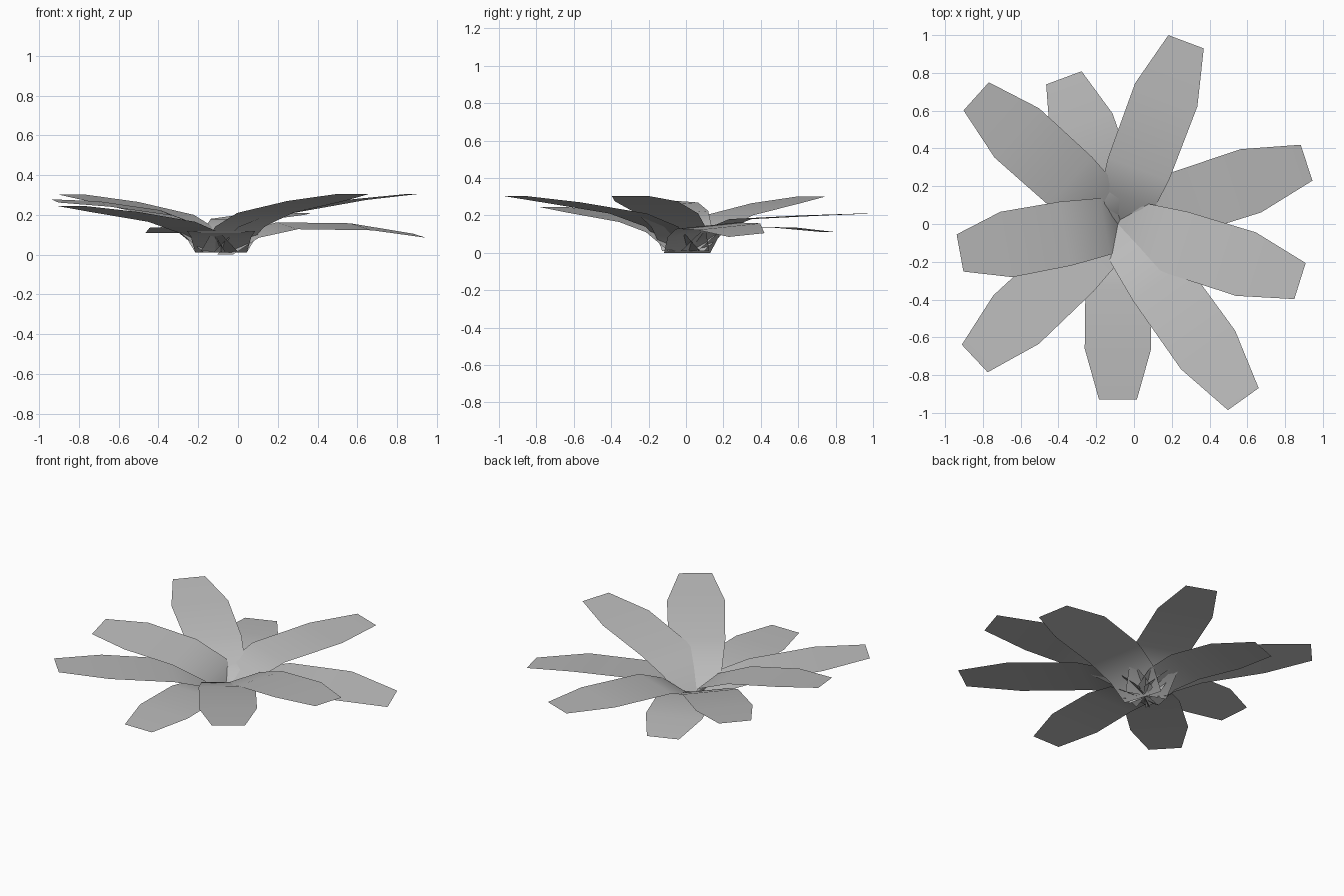
import bpy, bmesh
from math import radians
from mathutils import Vector, Matrix

cube = bpy.data.objects.get("Cube")
if cube:
    bpy.data.objects.remove(cube, do_unlink=True)

# Leaf colour
grey = bpy.data.materials.new("leaf_grey")
grey.use_nodes = True
colour = (0.5, 0.5, 0.5, 1)
grey.diffuse_color = colour
grey.node_tree.nodes["Principled BSDF"].inputs["Base Color"].default_value = colour

CENTRE = Vector((-0.085, 0, 0))
HALF_WIDTHS = (0.13, 0.152, 0.172, 0.176, 0.1)


def leaf(name, angle, reach, height, tilt=0.0):
    """Strip of quads along a bent rib; reach and height give each cross edge."""
    bm = bmesh.new()
    previous = None
    for i, (r, z, half) in enumerate(zip(reach, height, HALF_WIDTHS)):
        slope = tilt if i else 0
        edge = [bm.verts.new((r, s * half, z + s * half * slope)) for s in (-1, 1)]
        if previous:
            bm.faces.new((previous[0], edge[0], edge[1], previous[1]))
        previous = edge
    bmesh.ops.transform(
        bm, verts=bm.verts,
        matrix=Matrix.Translation(CENTRE) @ Matrix.Rotation(radians(angle), 4, "Z"))
    mesh = bpy.data.meshes.new(name)
    bm.to_mesh(mesh)
    bm.free()
    mesh.materials.append(grey)
    mesh.shade_smooth()
    obj = bpy.data.objects.new(name, mesh)
    bpy.context.collection.objects.link(obj)


# Ring of leaves, high ones and drooping ones
leaf("back_leaf", 69.5, (0.02, 0.15, 0.31, 0.73, 1.03), (0.01, 0.12, 0.18, 0.2, 0.21))
leaf("left_back_leaf", 18, (0.02, 0.15, 0.35, 0.74, 1.05), (0, 0.1, 0.145, 0.14, 0.095), 0.1)
leaf("left_front_leaf", -17.4, (0, 0.14, 0.33, 0.71, 1.01), (0.01, 0.14, 0.21, 0.275, 0.305))
leaf("front_left_leaf", -54.4, (0, 0.16, 0.38, 0.82, 1.14), (0.01, 0.14, 0.21, 0.27, 0.305))
leaf("front_leaf", -90, (0.02, 0.14, 0.33, 0.66, 0.93), (0.01, 0.09, 0.12, 0.12, 0.11))
leaf("right_front_leaf", 223.2, (0, 0.15, 0.34, 0.74, 1.04), (0.01, 0.11, 0.165, 0.215, 0.245))
leaf("right_leaf", 190.4, (0, 0.07, 0.28, 0.6, 0.85), (0.01, 0.13, 0.21, 0.255, 0.27), -0.08)
leaf("right_back_leaf", 138, (0, 0.17, 0.34, 0.72, 1.01), (0.01, 0.13, 0.2, 0.265, 0.302))
leaf("back_right_leaf", 110.3, (0.02, 0.12, 0.28, 0.56, 0.825), (0.01, 0.1, 0.14, 0.135, 0.11))
